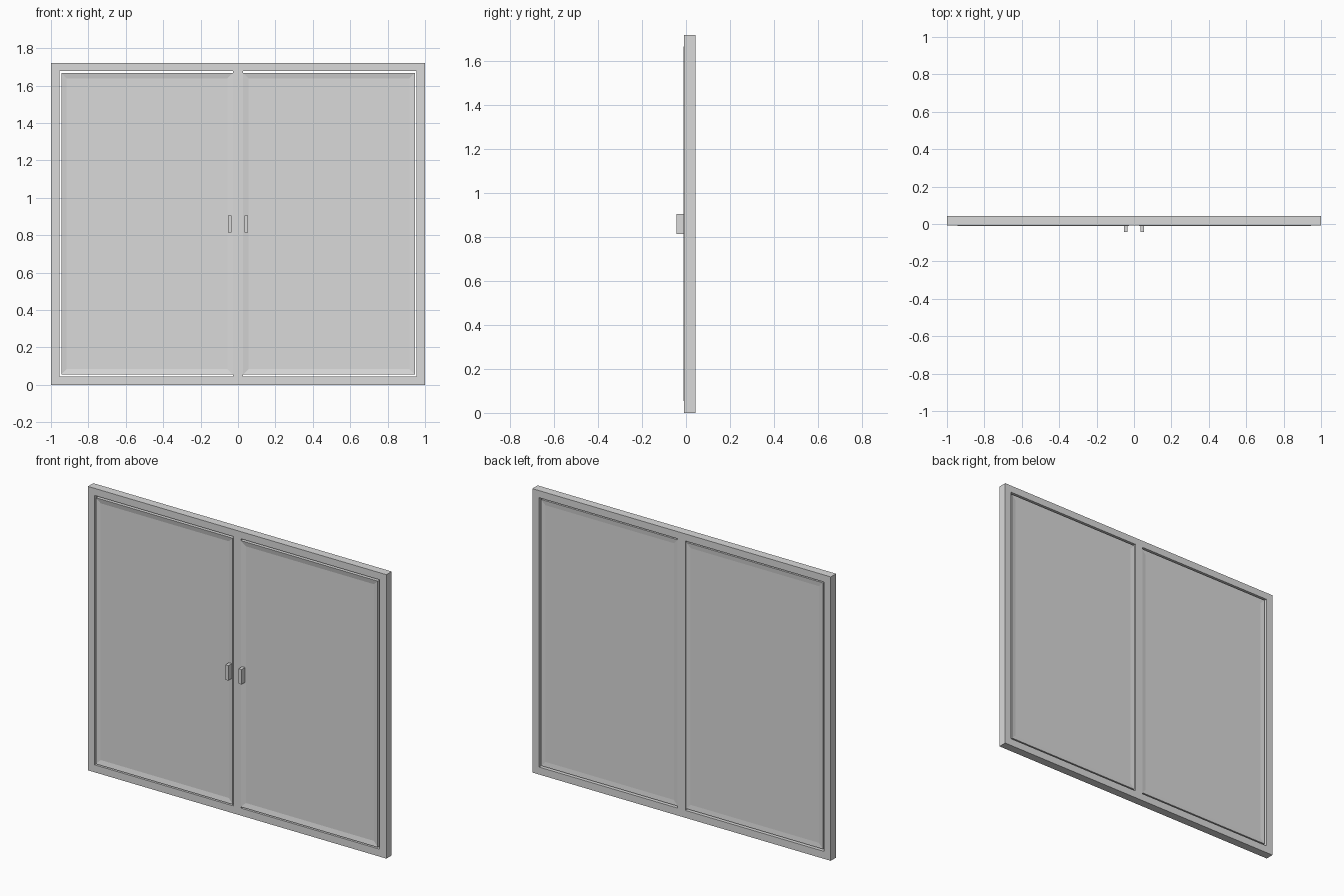
import bpy
import bmesh
from mathutils import Matrix

default = bpy.data.objects.get("Cube")
if default:
    bpy.data.objects.remove(default, do_unlink=True)

grey = bpy.data.materials.new("plain grey")
grey.use_nodes = True
grey.diffuse_color = (0.7, 0.7, 0.7, 1)
grey.node_tree.nodes["Principled BSDF"].inputs["Base Color"].default_value = (0.7, 0.7, 0.7, 1)

HEIGHT = 1.72
FRAME_FRONT, FRAME_BACK = -0.008, 0.043


def finish(bm, name):
    bmesh.ops.recalc_face_normals(bm, faces=bm.faces[:])
    mesh = bpy.data.meshes.new(name)
    bm.to_mesh(mesh)
    bm.free()
    mesh.materials.append(grey)
    obj = bpy.data.objects.new(name, mesh)
    bpy.context.scene.collection.objects.link(obj)
    return obj


def box(x, y, z):
    """Box mesh from (min, max) pairs."""
    bm = bmesh.new()
    bmesh.ops.create_cube(bm, size=1)
    for v in bm.verts:
        v.co = [pair[0] if c < 0 else pair[1] for c, pair in zip(v.co, (x, y, z))]
    return bm


# Outer frame with centre mullion: a grid of strips with two openings
xs = [-1, -0.955, -0.026, 0.026, 0.955, 1]
zs = [0, 0.045, 1.677, HEIGHT]
bm = bmesh.new()
grid = [[bm.verts.new((x, FRAME_FRONT, z)) for z in zs] for x in xs]
for i in range(len(xs) - 1):
    for j in range(len(zs) - 1):
        if not (i in (1, 3) and j == 1):
            bm.faces.new((grid[i][j], grid[i + 1][j], grid[i + 1][j + 1], grid[i][j + 1]))
ext = bmesh.ops.extrude_face_region(bm, geom=bm.faces[:], use_keep_orig=True)
moved = [g for g in ext["geom"] if isinstance(g, bmesh.types.BMVert)]
bmesh.ops.translate(bm, verts=moved, vec=(0, FRAME_BACK - FRAME_FRONT, 0))
bmesh.ops.dissolve_limit(bm, angle_limit=0.01, verts=bm.verts[:], edges=bm.edges[:])
finish(bm, "outer_frame")

for side, name in ((-1, "right"), (1, "left")):
    # Sash with a shallow recessed panel on both faces
    x = sorted((side * 0.0275, side * 0.945))
    bm = box(x, (-0.012, 0.039), (0.055, 1.668))
    bm.normal_update()
    for sign, depth in ((-1, 0.006), (1, 0.003)):
        faces = [f for f in bm.faces if f.normal.y * sign > 0.9]
        bmesh.ops.inset_region(bm, faces=faces, thickness=0.029, use_even_offset=True)
        for v in faces[0].verts:
            v.co.y -= sign * depth
        bm.normal_update()
    finish(bm, name + "_sash")

    # Pull handle on the inner stile
    x = sorted((side * 0.034, side * 0.054))
    finish(box(x, (-0.043, -0.010), (0.815, 0.906)), name + "_handle")
